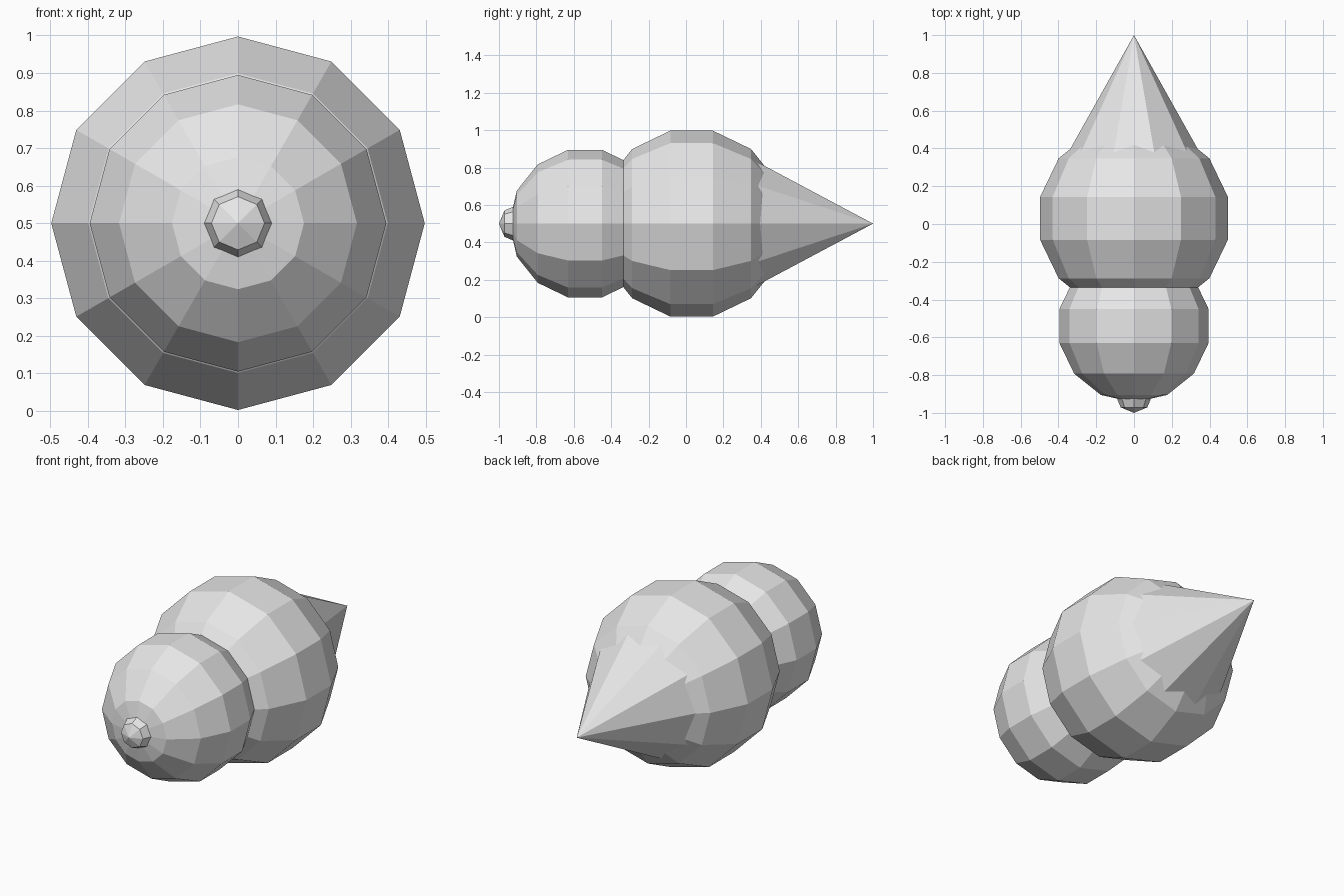
import bpy
from math import radians
from mathutils import Matrix

cube = bpy.data.objects.get("Cube")
if cube:
    bpy.data.objects.remove(cube, do_unlink=True)

MID_Z = 0.5

grey = bpy.data.materials.new("plain grey")
grey.use_nodes = True
colour = (0.8, 0.8, 0.8, 1)
grey.diffuse_color = colour
grey.node_tree.nodes["Principled BSDF"].inputs["Base Color"].default_value = colour


def finish(name, turn=0):
    """Lay the primitive's axis along y, turn it about that axis, name and colour it."""
    obj = bpy.context.object
    obj.name = obj.data.name = name
    obj.data.transform(Matrix.Rotation(radians(-90), 4, "X") @ Matrix.Rotation(radians(turn), 4, "Z"))
    obj.data.materials.append(grey)
    bpy.ops.object.shade_flat()
    return obj


def ball(name, y, radius, segments, rings):
    bpy.ops.mesh.primitive_uv_sphere_add(
        segments=segments, ring_count=rings, radius=radius, location=(0, y, MID_Z))
    return finish(name)


# Rounded masses from back to front
ball("body", 0.03, 0.51, 12, 7)
ball("head", -0.54, 0.405, 12, 7)
ball("nose", -0.9, 0.1, 8, 4)

# Pointed tail, its base sunk into the body
tail_length = 0.7
bpy.ops.mesh.primitive_cone_add(
    vertices=10, radius1=tail_length * 0.56, radius2=0, depth=tail_length,
    location=(0, 1 - tail_length / 2, MID_Z))
finish("tail", turn=90)
